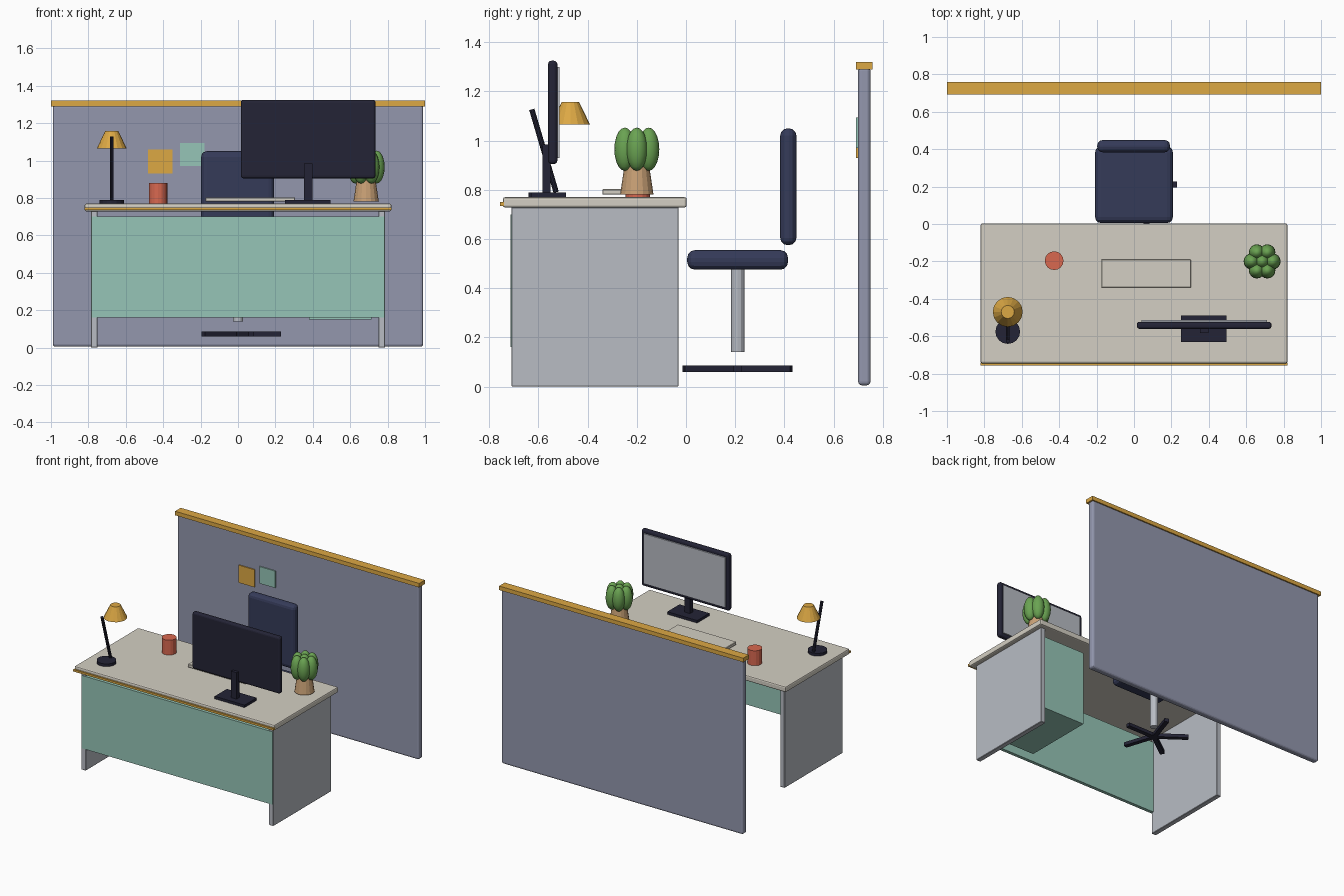
import bpy, bmesh, math
from mathutils import Vector, Matrix

old = bpy.data.objects.get("Cube")
if old:
    bpy.data.objects.remove(old, do_unlink=True)


def material(name, rgb):
    """Flat material from 0-255 sRGB values."""
    lin = [((c / 255 + 0.055) / 1.055) ** 2.4 for c in rgb] + [1]
    m = bpy.data.materials.new(name)
    m.use_nodes = True
    m.diffuse_color = lin
    bsdf = next(n for n in m.node_tree.nodes if n.type == 'BSDF_PRINCIPLED')
    bsdf.inputs["Base Color"].default_value = lin
    bsdf.inputs["Roughness"].default_value = 0.7
    return m


MINT = material("mint", (150, 197, 183))
AMBER = material("amber", (220, 168, 68))
SLATE = material("slate fabric", (147, 151, 174))
GREY = material("light grey", (184, 188, 196))
CREAM = material("cream", (212, 207, 195))
NAVY = material("navy fabric", (53, 59, 89))
BLACK = material("dark plastic", (36, 36, 54))
CORAL = material("coral", (216, 104, 80))
GREEN = material("leaf green", (106, 163, 82))
TAN = material("tan clay", (200, 160, 117))


def make(name, bm, mat, smooth=None):
    me = bpy.data.meshes.new(name)
    bm.to_mesh(me)
    bm.free()
    me.materials.append(mat)
    ob = bpy.data.objects.new(name, me)
    bpy.context.scene.collection.objects.link(ob)
    if smooth:
        bpy.ops.object.select_all(action='DESELECT')
        ob.select_set(True)
        bpy.context.view_layer.objects.active = ob
        bpy.ops.object.shade_smooth_by_angle(angle=math.radians(smooth))
    return ob


def box(name, x, y, z, mat, bevel=0, segments=3):
    """Box from (min, max) pairs, with optional rounded edges."""
    bm = bmesh.new()
    size = [b - a for a, b in (x, y, z)]
    mid = [(a + b) / 2 for a, b in (x, y, z)]
    bmesh.ops.create_cube(bm, size=1)
    bmesh.ops.scale(bm, vec=size, verts=bm.verts)
    bmesh.ops.translate(bm, vec=mid, verts=bm.verts)
    ob = make(name, bm, mat)
    if bevel:
        mod = ob.modifiers.new("rounded edges", 'BEVEL')
        mod.width = bevel
        mod.segments = segments
    return ob


def rod(name, start, end, r1, r2, mat, sides=16):
    """Cylinder or cone frustum between two points."""
    a, b = Vector(start), Vector(end)
    axis = b - a
    turn = Vector((0, 0, 1)).rotation_difference(axis).to_matrix().to_4x4()
    bm = bmesh.new()
    bmesh.ops.create_cone(bm, cap_ends=True, segments=sides, radius1=r1,
                          radius2=r2, depth=axis.length,
                          matrix=Matrix.Translation((a + b) / 2) @ turn)
    return make(name, bm, mat)


# Partition wall with cap rail and notes
box("partition", (-0.99, 0.99), (0.70, 0.75), (0.005, 1.30), SLATE, 0.015)
box("partition_cap", (-1, 1), (0.692, 0.758), (1.29, 1.32), AMBER)
box("amber_note", (-0.48, -0.35), (0.692, 0.701), (0.93, 1.06), AMBER)
box("mint_note", (-0.31, -0.18), (0.692, 0.701), (0.97, 1.095), MINT)

# Desk
box("desk_top", (-0.82, 0.82), (-0.745, 0.003), (0.728, 0.77), CREAM, 0.009, 2)
box("desk_front_trim", (-0.82, 0.82), (-0.757, -0.74), (0.735, 0.75), AMBER)
for side, name in ((-1, "right_leg_panel"), (1, "left_leg_panel")):
    box(name, sorted((side * 0.75, side * 0.787)), (-0.71, -0.03), (0, 0.73),
        GREY, 0.003, 1)
box("modesty_panel", (-0.782, 0.782), (-0.714, -0.69), (0.16, 0.70), MINT)
box("drawer_unit", (0.38, 0.715), (-0.60, -0.075), (0.15, 0.70), MINT)

# Chair
CX, CY = 0, 0.21
box("chair_seat", (-0.208, 0.208), (0.005, 0.415), (0.475, 0.555), NAVY, 0.032)
box("chair_back", (-0.197, 0.193), (0.383, 0.449), (0.575, 1.05), NAVY, 0.03)
rod("chair_gas_lift", (CX, CY, 0.14), (CX, CY, 0.49), 0.027, 0.027, GREY, 12)
for i in range(5):
    arm = box("chair_base_arm_%d" % (i + 1), (0, 0.23), (-0.016, 0.016),
              (0.06, 0.085), BLACK)
    arm.location = (CX, CY, 0)
    arm.rotation_euler.z = math.tau * i / 5

# Monitor
box("monitor_body", (0.015, 0.735), (-0.561, -0.523), (0.905, 1.325), BLACK, 0.014)
box("monitor_screen", (0.04, 0.71), (-0.53, -0.514), (0.93, 1.30), GREY)
box("monitor_neck", (0.352, 0.397), (-0.584, -0.55), (0.78, 0.985), BLACK)
box("monitor_foot", (0.25, 0.495), (-0.63, -0.488), (0.77, 0.789), BLACK)

# Keyboard and mug
box("keyboard", (-0.175, 0.305), (-0.34, -0.19), (0.78, 0.803), CREAM, 0.003, 1)
rod("mug", (-0.427, -0.196, 0.77), (-0.427, -0.196, 0.88), 0.05, 0.05, CORAL)

# Lamp
LX = -0.675
rod("lamp_base", (LX, -0.575, 0.77), (LX, -0.575, 0.79), 0.066, 0.066, BLACK)
rod("lamp_arm", (LX, -0.528, 0.79), (LX, -0.627, 1.127), 0.011, 0.011, BLACK, 10)
rod("lamp_shade", (LX, -0.47, 1.065), (LX, -0.47, 1.158), 0.08, 0.035, AMBER)

# Potted plant: upright leaves in a ring around a central one
PX, PY = 0.685, -0.2
rod("plant_pot", (PX, PY, 0.78), (PX, PY, 0.90), 0.068, 0.05, TAN)


def leaf(name, x, y):
    bm = bmesh.new()
    bmesh.ops.create_uvsphere(bm, u_segments=16, v_segments=10, radius=1)
    bmesh.ops.scale(bm, vec=(0.043, 0.043, 0.088), verts=bm.verts)
    bmesh.ops.translate(bm, vec=(x, y, 0.965), verts=bm.verts)
    make(name, bm, GREEN, 60)


leaf("plant_leaf_centre", PX, PY)
for i in range(6):
    a = math.tau * i / 6
    leaf("plant_leaf_%d" % (i + 1), PX + 0.056 * math.cos(a), PY + 0.056 * math.sin(a))
